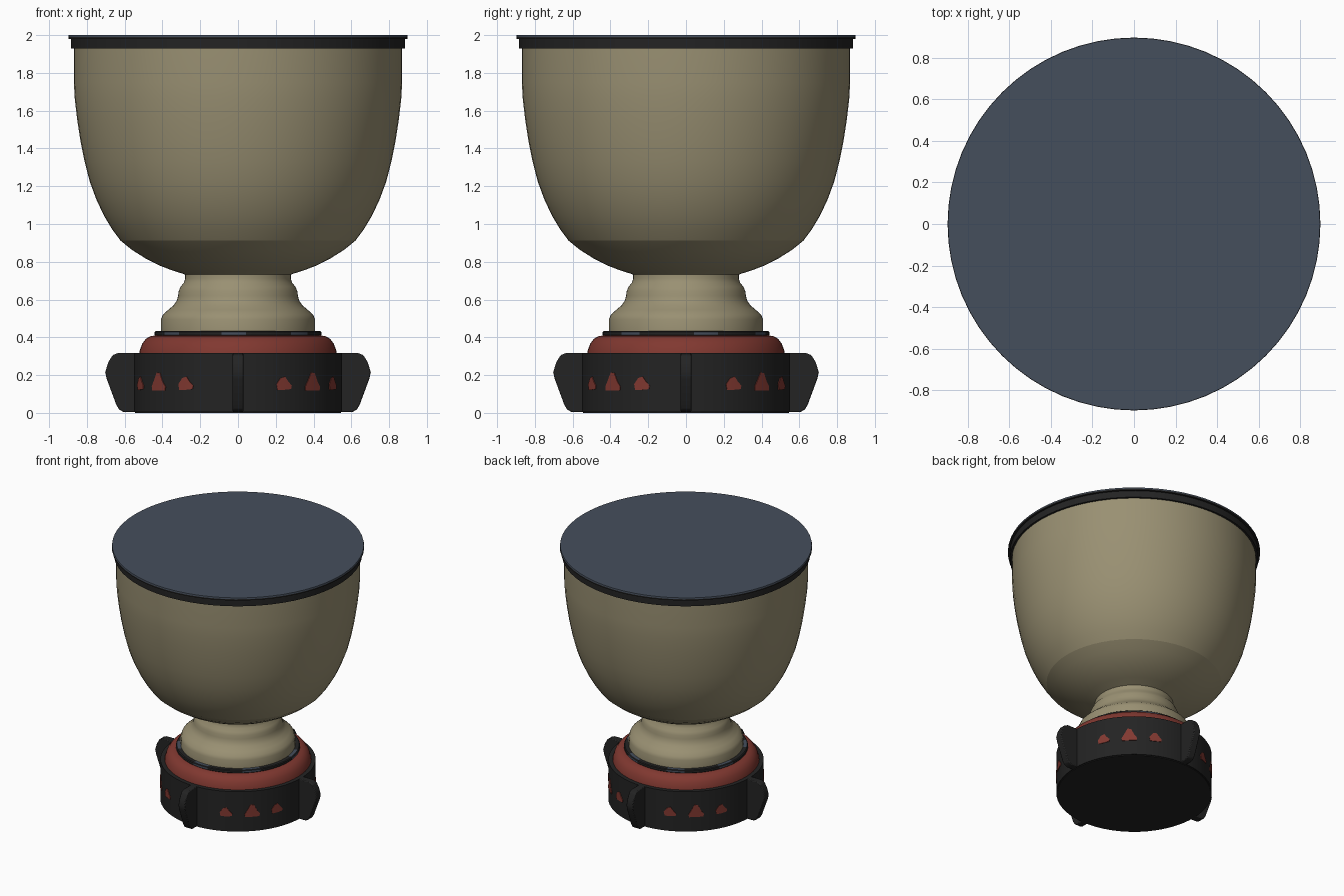
import bpy, bmesh
from math import sin, cos, pi, radians

cube = bpy.data.objects.get("Cube")
if cube:
    bpy.data.objects.remove(cube, do_unlink=True)

SEGMENTS = 64


def material(name, rgb):
    m = bpy.data.materials.new(name)
    m.use_nodes = True
    m.diffuse_color = (*rgb, 1)
    bsdf = next(n for n in m.node_tree.nodes if n.type == 'BSDF_PRINCIPLED')
    bsdf.inputs["Base Color"].default_value = (*rgb, 1)
    return m


cream = material("cream", (0.32, 0.28, 0.17))
charcoal = material("charcoal", (0.017, 0.017, 0.017))
slate = material("slate_blue", (0.06, 0.077, 0.107))
red = material("brick_red", (0.22, 0.04, 0.03))


def finish(name, bm, mats, angle=30):
    bmesh.ops.recalc_face_normals(bm, faces=bm.faces)
    mesh = bpy.data.meshes.new(name)
    bm.to_mesh(mesh)
    bm.free()
    for m in mats:
        mesh.materials.append(m)
    obj = bpy.data.objects.new(name, mesh)
    bpy.context.collection.objects.link(obj)
    bpy.ops.object.select_all(action='DESELECT')
    obj.select_set(True)
    bpy.context.view_layer.objects.active = obj
    bpy.ops.object.shade_smooth_by_angle(angle=radians(angle))
    return obj


def lathe(name, profile, mats, rule=None, caps=True):
    """Revolve (radius, height) points; rule(segment, row) picks the colour."""
    bm = bmesh.new()
    rings = [[bm.verts.new((r * cos(2 * pi * i / SEGMENTS),
                            r * sin(2 * pi * i / SEGMENTS), z))
              for i in range(SEGMENTS)] for r, z in profile]
    for row, (low, high) in enumerate(zip(rings, rings[1:])):
        for i in range(SEGMENTS):
            j = (i + 1) % SEGMENTS
            f = bm.faces.new((low[i], low[j], high[j], high[i]))
            f.material_index = rule(i, row) if rule else 0
    if caps:
        bm.faces.new(rings[0])
        top = bm.faces.new(rings[-1])
        top.material_index = len(mats) - 1
    return finish(name, bm, mats)


# Base drum, cushion and patched collar
lathe("base_drum", [(0.553, 0.005), (0.553, 0.317)], [charcoal])
lathe("base_foot", [(0.545, 0), (0.545, 0.01)], [charcoal])
lathe("red_cushion", [(0.525, 0.30), (0.52, 0.33), (0.508, 0.365), (0.488, 0.392),
                      (0.462, 0.407), (0.43, 0.41)], [red])
lathe("collar", [(0.437, 0.408), (0.441, 0.413), (0.441, 0.428), (0.435, 0.433),
                 (0.38, 0.433)], [charcoal, slate],
      rule=lambda i, row: int(row in (1, 3) and i % 9 in (1, 2, 3)))

# Stepped stem
lathe("stem", [(0.408, 0.42), (0.408, 0.495), (0.398, 0.52), (0.37, 0.545),
               (0.34, 0.57), (0.324, 0.595), (0.317, 0.62), (0.314, 0.645),
               (0.304, 0.668), (0.286, 0.69), (0.28, 0.71), (0.28, 0.735)], [cream])

# Bowl, with a crease between underside and wall
lathe("bowl_underside", [(0.27, 0.728), (0.29, 0.736), (0.35, 0.755), (0.42, 0.782),
                         (0.49, 0.818), (0.56, 0.862), (0.622, 0.912)], [cream], caps=False)
lathe("bowl_wall", [(0.622, 0.912), (0.665, 0.97), (0.71, 1.045), (0.75, 1.13),
                    (0.785, 1.225), (0.812, 1.33), (0.834, 1.44), (0.851, 1.55),
                    (0.864, 1.66), (0.869, 1.75), (0.869, 1.94)], [cream], caps=False)

# Rim band and lid
lathe("rim_band", [(0.884, 1.928), (0.884, 1.982)], [charcoal])
lathe("lid", [(0.898, 1.98), (0.898, 1.99), (0.896, 2.0)], [charcoal, slate],
      rule=lambda i, row: row)

# Four fins around the drum
fin_profile = [(0.53, 0.317), (0.635, 0.317), (0.665, 0.305), (0.688, 0.265),
               (0.703, 0.215), (0.695, 0.18), (0.645, 0.045), (0.63, 0.018),
               (0.605, 0.004), (0.53, 0.004)]
for k, side in enumerate(("left", "back", "right", "front")):
    bm = bmesh.new()
    face = bm.faces.new([bm.verts.new((r, -0.028, z)) for r, z in fin_profile])
    new = bmesh.ops.extrude_face_region(bm, geom=[face])["geom"]
    bmesh.ops.translate(bm, vec=(0, 0.056, 0),
                        verts=[v for v in new if isinstance(v, bmesh.types.BMVert)])
    fin = finish(side + "_fin", bm, [charcoal])
    fin.rotation_euler.z = k * pi / 2
    bevel = fin.modifiers.new("soft_edges", 'BEVEL')
    bevel.width = 0.006
    bevel.segments = 2

# Painted red peaks, three in each gap between fins
big_peak = [(-0.052, 0), (0, 0), (0.052, 0), (0.056, 0.02), (0.034, 0.05),
            (0.014, 0.092), (-0.012, 0.096), (-0.034, 0.055), (-0.054, 0.022)]
small_peak = [(-0.038, 0), (0, 0), (0.042, 0.004), (0.046, 0.022), (0.024, 0.045),
              (0.006, 0.07), (-0.02, 0.062), (-0.044, 0.03)]


def peak(name, outline, angle, base):
    bm = bmesh.new()

    def point(u, z, r):
        a = radians(angle) + u / 0.553
        return bm.verts.new((r * cos(a), r * sin(a), base + z))
    outer = [point(u, z, 0.557) for u, z in outline]
    inner = [point(u, z, 0.545) for u, z in outline]
    hub = point(0, 0.035, 0.557)
    for i in range(len(outline)):
        j = (i + 1) % len(outline)
        bm.faces.new((hub, outer[i], outer[j]))
        bm.faces.new((outer[i], inner[i], inner[j], outer[j]))
    finish(name, bm, [red])


for quadrant, start in enumerate((27, 23, 21, 26)):
    for n, outline in enumerate((small_peak, big_peak, small_peak)):
        peak(f"painted_peak_{quadrant}_{n}", outline,
             quadrant * 90 + start + 19.5 * n, 0.118 if n == 1 else 0.122)
